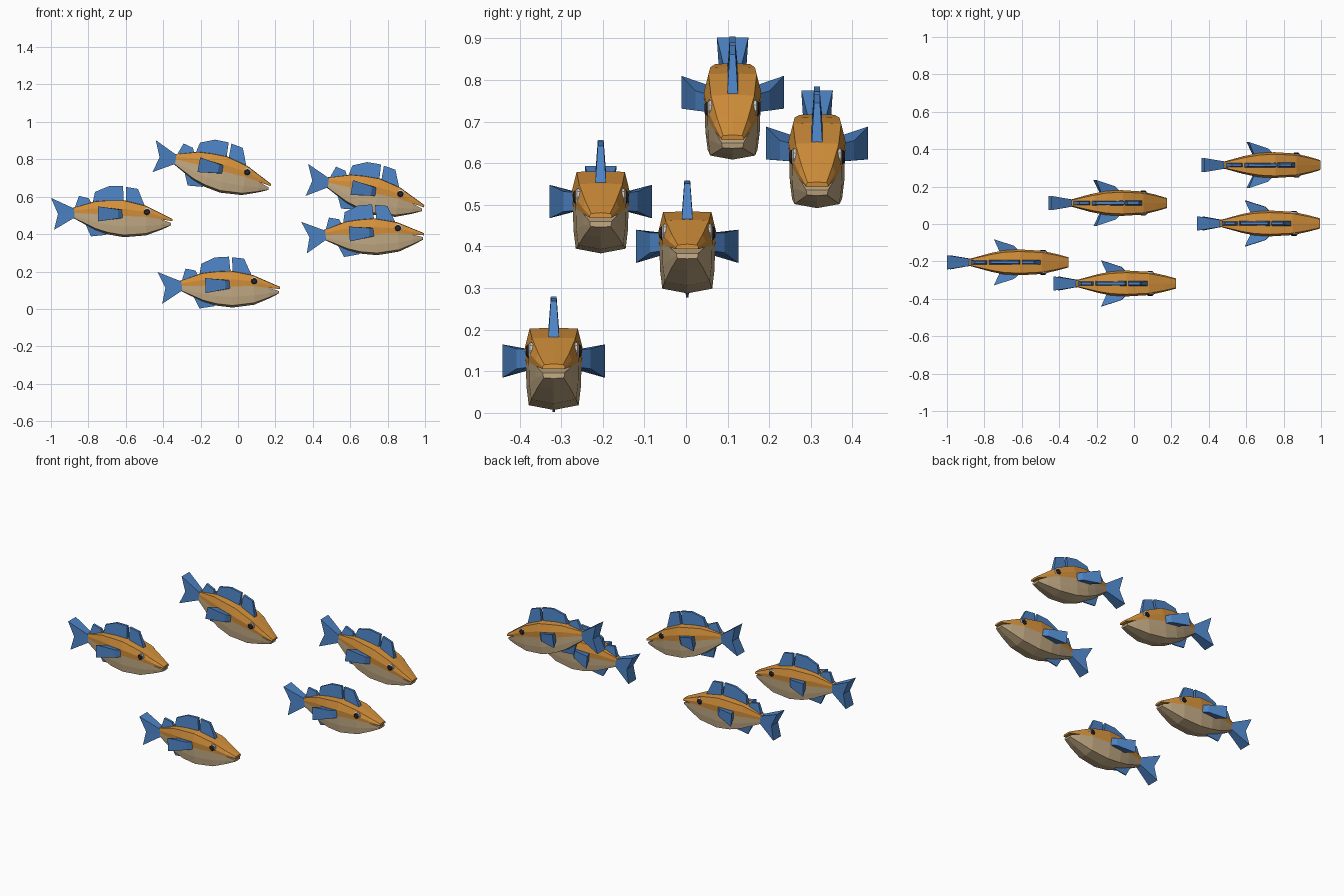
import bpy, bmesh, math
from mathutils import Matrix, Vector

if "Cube" in bpy.data.objects:
    bpy.data.objects.remove(bpy.data.objects["Cube"])

U = 187.0           # profile units per scene unit
CX, CZ = 112, 218   # profile point used as the fish origin


def X(p):
    return (p - CX) / U


def Z(p):
    return (CZ - p) / U


def material(name, rgb):
    m = bpy.data.materials.new(name)
    m.diffuse_color = (*rgb, 1)
    m.use_nodes = True
    m.node_tree.nodes["Principled BSDF"].inputs["Base Color"].default_value = m.diffuse_color
    return m


ORANGE = material("orange", (0.68, 0.29, 0.045))
TAN = material("tan", (0.54, 0.40, 0.23))
BLUE = material("blue", (0.075, 0.23, 0.56))
WHITE = material("eye_white", (0.6, 0.58, 0.55))
DARK = material("eye_dark", (0.03, 0.02, 0.02))


def finish(bm, name, mat):
    bmesh.ops.remove_doubles(bm, verts=bm.verts, dist=1e-5)
    bmesh.ops.recalc_face_normals(bm, faces=bm.faces)
    me = bpy.data.meshes.new(name)
    bm.to_mesh(me)
    bm.free()
    me.materials.append(mat)
    return name, me


def loft(bm, rings, strip_caps=False):
    rows = [[bm.verts.new(p) for p in r] for r in rings]
    n = len(rows[0])
    for a, b in zip(rows, rows[1:]):
        for i in range(n):
            j = (i + 1) % n
            bm.faces.new((a[i], a[j], b[j], b[i]))
    for r in (rows[0], rows[-1]):
        if strip_caps:
            for i in range(n // 2 - 1):
                bm.faces.new((r[i], r[i + 1], r[n - 2 - i], r[n - 1 - i]))
        else:
            bm.faces.new(r)


def mirrored(half):
    return half + [(x, -y, z) for x, y, z in reversed(half)]


# body stations: x, back, side seam, belly, half width
BODY = [(73, 209, 214, 219, .018), (95, 202.5, 215, 231, .050),
        (108, 201.5, 216, 235.5, .064), (124, 201.5, 217, 238.3, .069),
        (146, 207, 218, 236.5, .062), (161, 214.5, 220.5, 231, .044)]
NOSE = (172.5, 220.2, 222.3, 0, .027)
JAW = (171, 0, 224, 226.5, .027)
E = .0001


def back_ring(s):
    x, t, m, _, w = s
    x, t, m = X(x), Z(t), Z(m)
    return mirrored([(x, E, t + .001), (x, .84 * w, t - .001),
                     (x, w, m + .45 * (t - m)), (x, .97 * w, m), (x, E, m)])


def belly_ring(s):
    x, _, m, b, w = s
    x, m, b = X(x), Z(m), Z(b)
    return mirrored([(x, E, m), (x, .97 * w, m), (x, .95 * w, m + .5 * (b - m)),
                     (x, .87 * w, b + .1 * (m - b)), (x, E, b)])


parts = []
bm = bmesh.new()
loft(bm, [back_ring(s) for s in BODY + [NOSE]], True)
parts.append(finish(bm, "upper_body", ORANGE))

bm = bmesh.new()
loft(bm, [belly_ring(s) for s in BODY + [JAW]], True)
parts.append(finish(bm, "lower_body", TAN))

# flared tail with a notched end
bm = bmesh.new()
loft(bm, [mirrored([(X(x), y, Z(z)) for x, y, z in ring]) for ring in (
    [(75, .018, 210), (75, .019, 214), (75, .018, 218.5)],
    [(51, .038, 199), (58, .032, 215), (54, .038, 231)])], True)
parts.append(finish(bm, "tail_fin", BLUE))


# upright fins: side outline, thick at the base and thin at the edge
def upright_fin(name, outline, base, tip):
    last = len(outline) - 1
    half = [base if i in (0, last) else tip for i in range(last + 1)]
    bm = bmesh.new()
    loft(bm, [[(X(x), s * h, Z(z)) for (x, z), h in zip(outline, half)]
              for s in (1, -1)])
    parts.append(finish(bm, name, BLUE))


upright_fin("rear_back_fin", [(74, 211), (79, 197), (89, 199.5), (92, 206)], .013, .007)
upright_fin("middle_back_fin", [(92, 207), (95, 193), (109, 187.3),
                                (123, 187.3), (124, 205)], .014, .007)
upright_fin("front_back_fin", [(126, 205), (126, 188), (138, 190), (146, 210)], .014, .007)
upright_fin("belly_fin", [(84, 222), (91, 237.5), (106, 236), (112, 228)], .010, .003)

# side fins sweep back and grow taller toward the tip
bm = bmesh.new()
for side in (1, -1):
    plan = [(98, .123, 207.5, 222.5), (118, .089, 210.5, 219.5),
            (124, .058, 211, 219), (104, .052, 211, 219)]
    loft(bm, [[(X(p[0]), side * p[1], Z(p[k])) for p in plan] for k in (2, 3)])
parts.append(finish(bm, "side_fins", BLUE))

# eyes: pale disc with a dark pupil disc
for name, mat, r, y0, y1 in (("eyes", WHITE, .022, .04, .062),
                             ("pupils", DARK, .017, .045, .067)):
    bm = bmesh.new()
    for side in (1, -1):
        loft(bm, [[(X(147) + k * r * math.cos(a * math.pi / 5), side * y,
                    Z(213) + k * r * math.sin(a * math.pi / 5)) for a in range(10)]
                  for y, k in ((y0, 1), (y1 - .005, 1), (y1, .65))])
    parts.append(finish(bm, name, mat))

# the shoal: profile position, depth, nose-down pitch in degrees
SHOAL = {"left": (112, 218, -.205, 0), "bottom": (219.5, 289, -.318, -2.9),
         "top": (212, 171.5, .112, 11), "right_back": (365, 194, .315, 9.7),
         "right_front": (363.5, 237, .003, -4.6)}
for label, (px, pz, y, pitch) in SHOAL.items():
    place = Matrix.Translation(Vector(((px - 238) / U, y, (310 - pz) / U))) \
        @ Matrix.Rotation(math.radians(pitch), 4, 'Y')
    for name, me in parts:
        ob = bpy.data.objects.new(f"{label}_fish_{name}", me)
        ob.matrix_world = place
        bpy.context.collection.objects.link(ob)
